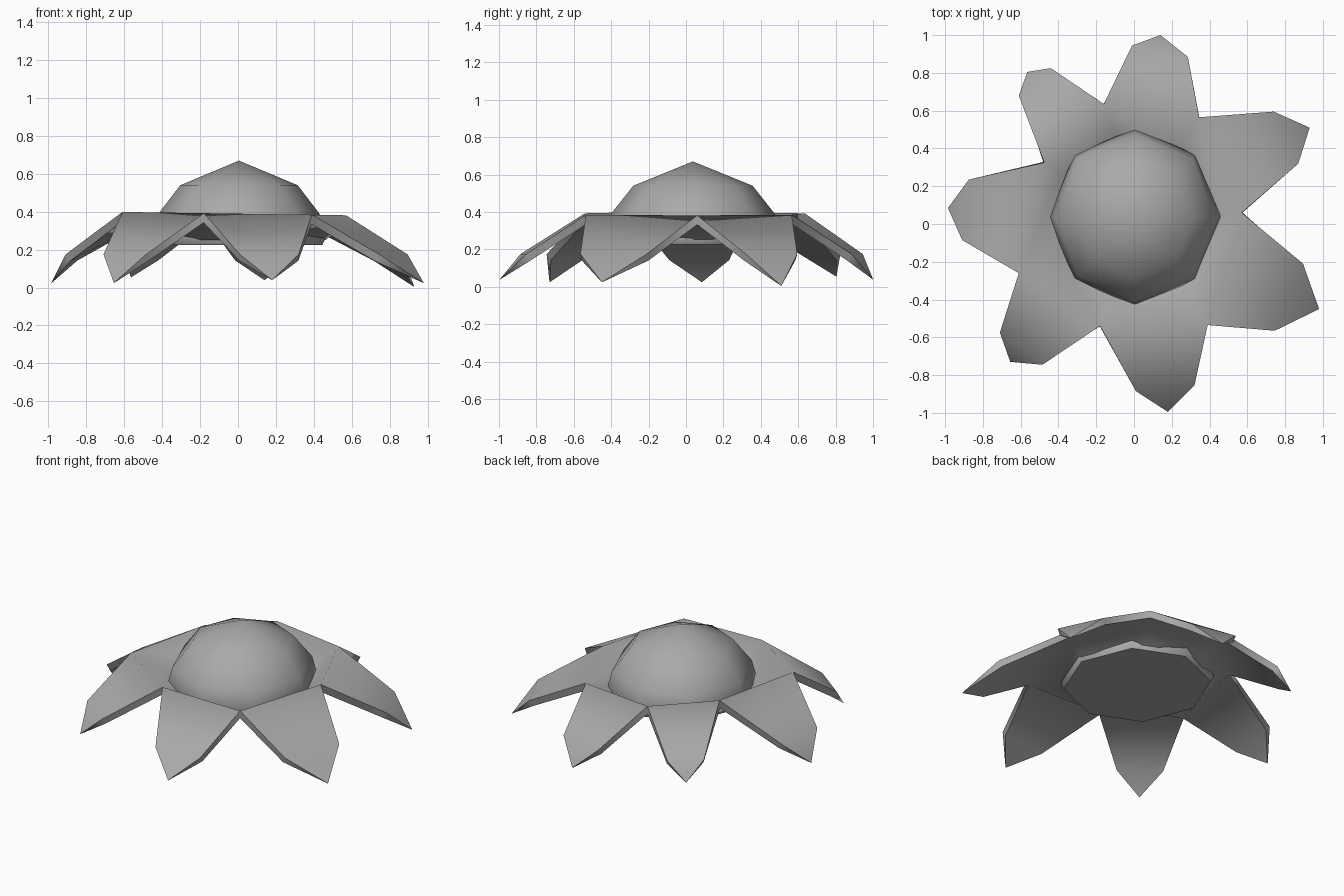
import bpy
import bmesh
import math
from mathutils import Vector

default_cube = bpy.data.objects.get("Cube")
if default_cube:
    bpy.data.objects.remove(default_cube, do_unlink=True)

CENTRE = Vector((0.005, 0.037, 0.0))
VALLEY_Z, SHOULDER_Z, RIM_Z = 0.39, 0.175, 0.27
RIM_RADIUS = 0.45


def make_material(name, colour):
    material = bpy.data.materials.new(name)
    material.use_nodes = True
    material.diffuse_color = colour
    material.node_tree.nodes["Principled BSDF"].inputs["Base Color"].default_value = colour
    return material


def finish(bm, name, material):
    """Turn a bmesh into a linked, smooth shaded object."""
    mesh = bpy.data.meshes.new(name)
    for face in bm.faces:
        face.smooth = True
    bm.to_mesh(mesh)
    bm.free()
    mesh.materials.append(material)
    obj = bpy.data.objects.new(name, mesh)
    bpy.context.collection.objects.link(obj)
    return obj


grey = make_material("plain grey", (0.4, 0.4, 0.4, 1.0))

# Each petal, counter-clockwise: tip height, starting valley, first shoulder, tip, second shoulder
petals = [
    (.005, (.57, .06), (.87, .32), (.93, .51), (.74, .595)),
    (.04, (.345, .565), (.285, .885), (.14, 1), (-.01, .945)),
    (.055, (-.16, .635), (-.44, .825), (-.565, .805), (-.61, .68)),
    (.025, (-.475, .325), (-.875, .235), (-.985, .085), (-.91, -.085)),
    (.025, (-.61, -.26), (-.71, -.575), (-.655, -.73), (-.485, -.745)),
    (.04, (-.18, -.54), (.01, -.885), (.18, -.995), (.32, -.855)),
    (.025, (.39, -.535), (.745, -.565), (.98, -.45), (.895, -.21)),
]

# Petal ring: drooping petals around a shallow dished centre
bm = bmesh.new()
rows = []
for tip_z, *outline in petals:
    valley_z = VALLEY_Z - 0.015 * outline[0][0]
    heights = (valley_z, SHOULDER_Z, tip_z, SHOULDER_Z)
    verts = [bm.verts.new((x, y, z)) for (x, y), z in zip(outline, heights)]
    outward = Vector((*outline[0], 0.0)) - CENTRE
    rim = CENTRE + outward.normalized() * RIM_RADIUS
    rim.z = RIM_Z
    rows.append(verts + [bm.verts.new(rim)])

for row, following in zip(rows, rows[1:] + rows[:1]):
    valley, first, tip, second, rim = row
    next_valley, next_rim = following[0], following[-1]
    bm.faces.new((rim, valley, next_valley, next_rim))
    bm.faces.new((valley, first, second, next_valley))
    bm.faces.new((first, tip, second))
bm.faces.new([row[-1] for row in rows])

for edge in bm.edges:
    edge.smooth = not edge.is_boundary
bm.normal_update()
petal_ring = finish(bm, "petal_ring", grey)

# Thickness tapers to a point at the tips and thins towards the dome
taper = petal_ring.vertex_groups.new(name="taper")
for vertex in petal_ring.data.vertices:
    weight = (1.0, 0.85, 0.03, 0.85, 0.4)[vertex.index % 5]
    taper.add([vertex.index], weight, "REPLACE")
shell = petal_ring.modifiers.new("thickness", "SOLIDIFY")
shell.thickness = 0.05
shell.offset = -1
shell.vertex_group = taper.name

# Centre dome: eight-sided profile rising to a point, closed flat below
SIDES = 8
DEPTH_SCALE = 1.03
profile = ((0.44, 0.226), (0.458, 0.26), (0.425, 0.39), (0.31, 0.54))
bm = bmesh.new()
rings = []
for radius, height in profile:
    ring = []
    for i in range(SIDES):
        angle = math.tau * i / SIDES
        offset = Vector((radius * math.cos(angle),
                         radius * DEPTH_SCALE * math.sin(angle), height))
        ring.append(bm.verts.new(CENTRE + offset))
    rings.append(ring)
apex = bm.verts.new(CENTRE + Vector((0, 0, 0.67)))

for lower, upper in zip(rings, rings[1:]):
    for i in range(SIDES):
        j = (i + 1) % SIDES
        bm.faces.new((lower[i], lower[j], upper[j], upper[i]))
for i in range(SIDES):
    bm.faces.new((rings[-1][i], rings[-1][(i + 1) % SIDES], apex))
base = bm.faces.new(list(reversed(rings[0])))
for edge in base.edges:
    edge.smooth = False
finish(bm, "centre_dome", grey)
